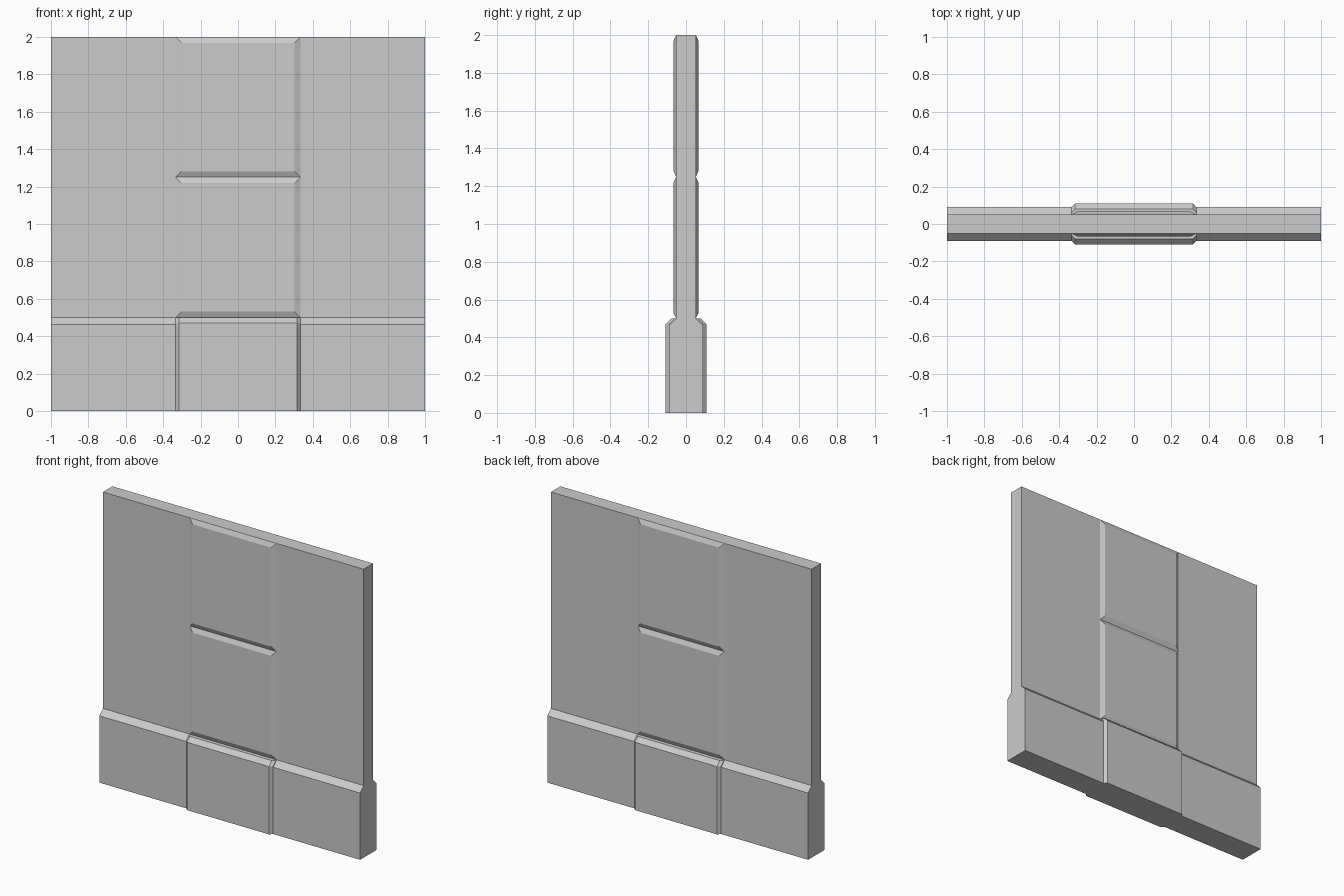
import bpy, bmesh

if "Cube" in bpy.data.objects:
    bpy.data.objects.remove(bpy.data.objects["Cube"])


def loft(name, loops, cap_start=True, cap_end=True, mirror=False):
    """Skin equal-length point loops into a flat-shaded object, optionally mirrored front to back."""
    bm = bmesh.new()
    rings = [[bm.verts.new(p) for p in loop] for loop in loops]
    n = len(rings[0])
    for a, b in zip(rings, rings[1:]):
        for i in range(n):
            j = (i + 1) % n
            bm.faces.new((a[i], a[j], b[j], b[i]))
    if cap_start:
        bm.faces.new(rings[0][::-1])
    if cap_end:
        bm.faces.new(rings[-1])
    bmesh.ops.recalc_face_normals(bm, faces=bm.faces)
    mesh = bpy.data.meshes.new(name)
    bm.to_mesh(mesh)
    bm.free()
    obj = bpy.data.objects.new(name, mesh)
    bpy.context.collection.objects.link(obj)
    if mirror:
        mod = obj.modifiers.new("both_sides", 'MIRROR')
        mod.use_axis = (False, True, False)
        mod.use_mirror_merge = False
    return obj


# Wall slab with chamfered plinth, one profile swept along x
half = [(0.09, 0), (0.09, 0.463), (0.052, 0.5), (0.052, 2)]
profile = half + [(-y, z) for y, z in reversed(half)]
loft("wall_with_plinth", [[(x, y, z) for y, z in profile] for x in (-1, 1)])

# Projecting pier base with bevelled corners and top, front and back
W = 0.333


def pier_ring(z, inset):
    side = [(W, 0.05), (W, 0.09 - inset), (0.315, 0.109 - inset)]
    ring = side + [(-x, y) for x, y in reversed(side)]
    return [(x, -y, z) for x, y in ring]


loft("pier_base", [pier_ring(0, 0), pier_ring(0.47, 0), pier_ring(0.5, 0.03)], mirror=True)

# Bevelled panels stacked above the pier base, front and back
BEVEL = 0.032


def panel_ring(y, z0, z1, inset):
    x, a, b = W - inset, z0 + inset, z1 - inset
    return [(-x, y, a), (x, y, a), (x, y, b), (-x, y, b)]


for name, z0, z1 in (("lower_panel", 0.5, 1.25), ("upper_panel", 1.25, 2.0)):
    loft(name, [panel_ring(-0.052, z0, z1, 0), panel_ring(-0.067, z0, z1, BEVEL)],
         cap_start=False, mirror=True)
